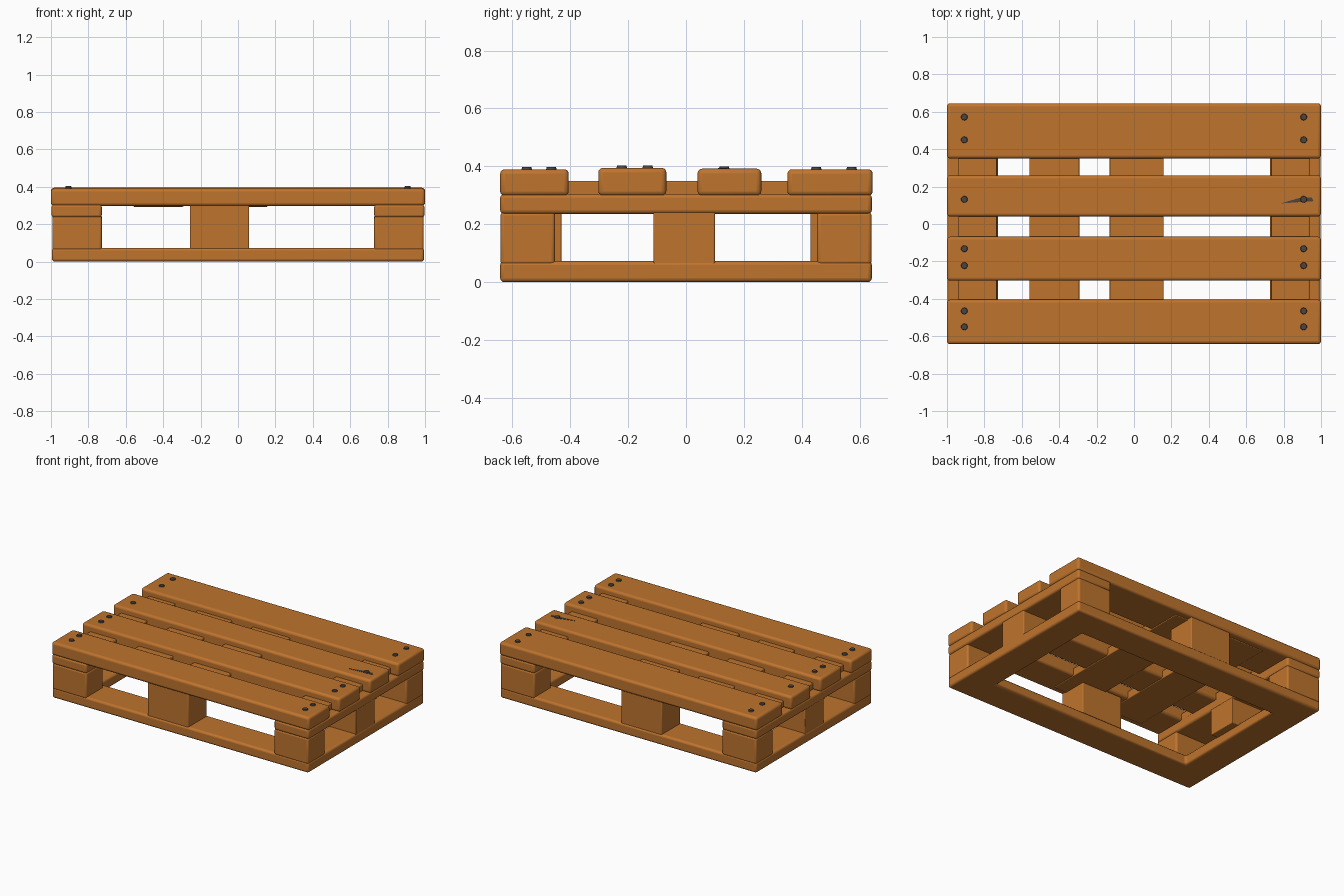
import bpy, bmesh, math

default = bpy.data.objects.get("Cube")
if default:
    bpy.data.objects.remove(default, do_unlink=True)


def make_material(name, rgb, roughness):
    mat = bpy.data.materials.new(name)
    mat.use_nodes = True
    mat.diffuse_color = (*rgb, 1)
    bsdf = mat.node_tree.nodes["Principled BSDF"]
    bsdf.inputs["Base Color"].default_value = (*rgb, 1)
    bsdf.inputs["Roughness"].default_value = roughness
    return mat


WOOD = make_material("orange wood", (0.52, 0.175, 0.027), 0.8)
IRON = make_material("dark iron", (0.07, 0.06, 0.055), 0.6)


def finish(name, bm, mat, bevel=0.0):
    """Turn a bmesh into a named, softly bevelled object."""
    bmesh.ops.recalc_face_normals(bm, faces=bm.faces)
    mesh = bpy.data.meshes.new(name)
    bm.to_mesh(mesh)
    bm.free()
    mesh.materials.append(mat)
    obj = bpy.data.objects.new(name, mesh)
    bpy.context.collection.objects.link(obj)
    if bevel:
        mod = obj.modifiers.new("soft edges", 'BEVEL')
        mod.width = bevel
        mod.segments = 3
        mod.limit_method = 'ANGLE'
    bpy.ops.object.select_all(action='DESELECT')
    obj.select_set(True)
    bpy.context.view_layer.objects.active = obj
    bpy.ops.object.shade_smooth_by_angle(angle=math.radians(35))
    return obj


def box(name, xs, ys, zs, bevel=0.012):
    bm = bmesh.new()
    bmesh.ops.create_cube(bm, size=1)
    for v in bm.verts:
        v.co = [lo + (c + 0.5) * (hi - lo) for c, (lo, hi) in zip(v.co, (xs, ys, zs))]
    return finish(name, bm, WOOD, bevel)


def mirrored(lo, hi, side):
    return tuple(sorted((lo * side, hi * side)))


# Bottom frame: one flat ring
bm = bmesh.new()
corners = [(-1, -1), (1, -1), (1, 1), (-1, 1)]
outer = [bm.verts.new((x * 0.995, y * 0.642, 0)) for x, y in corners]
inner = [bm.verts.new((x * 0.78, y * 0.42, 0)) for x, y in corners]
ring = [bm.faces.new((outer[i], outer[(i + 1) % 4], inner[(i + 1) % 4], inner[i]))
        for i in range(4)]
top = bmesh.ops.extrude_face_region(bm, geom=ring, use_keep_orig=True)
for v in top["geom"]:
    if isinstance(v, bmesh.types.BMVert):
        v.co.z = 0.073
finish("bottom_frame", bm, WOOD, 0.014)

# Spacer blocks and side rails
for sx, side in ((1, "left"), (-1, "right")):
    xs = mirrored(0.728, 0.993, sx)
    for sy, end in ((-1, "front"), (1, "back")):
        box(f"{end}_{side}_block", xs, mirrored(0.452, 0.641, sy), (0.06, 0.242))
    box(f"middle_{side}_block", xs, (-0.112, 0.1), (0.06, 0.245), 0.005)
    box(f"{side}_side_rail", mirrored(0.728, 0.997, sx), (-0.642, 0.642), (0.236, 0.305), 0.014)
    box(f"{side}_cross_board", mirrored(0.733, 0.938, sx), (-0.6, 0.6), (0.29, 0.35), 0.005)
for sy, end in ((-1, "front"), (1, "back")):
    box(f"{end}_middle_block", (-0.257, 0.06), mirrored(0.43, 0.635, sy), (0.06, 0.305), 0.006)

# Inner cross boards under the deck
for name, xs in (("inner_right", (-0.56, -0.292)), ("inner_centre", (-0.13, 0.158))):
    box(f"{name}_cross_board", xs, (-0.6, 0.6), (0.293, 0.35), 0.005)

# Deck boards: name, y range, top height, nail rows
deck = [
    ("front", (-0.642, -0.405), 0.390, (-0.55, -0.465)),
    ("front_inner", (-0.303, -0.068), 0.395, (-0.222, -0.132)),
    ("back_inner", (0.04, 0.26), 0.392, (0.132,)),
    ("back", (0.35, 0.645), 0.390, (0.45, 0.572)),
]
for name, ys, height, rows in deck:
    box(f"{name}_deck_board", (-1, 1), ys, (0.298, height), 0.016)
    for y in rows:
        for sx, side in ((1, "left"), (-1, "right")):
            bm = bmesh.new()
            bmesh.ops.create_cone(bm, cap_ends=True, segments=10,
                                  radius1=0.02, radius2=0.016, depth=0.016)
            nail = finish(f"{name}_{side}_nail", bm, IRON)
            nail.location = (0.907 * sx, y, height)

# Bent nail lying flush in one board
bm = bmesh.new()
bm.faces.new([bm.verts.new((x, y, 0.394)) for x, y in
              ((0.785, 0.11), (0.96, 0.122), (0.95, 0.142), (0.88, 0.138))])
extruded = bmesh.ops.extrude_face_region(bm, geom=bm.faces[:], use_keep_orig=True)
for v in extruded["geom"]:
    if isinstance(v, bmesh.types.BMVert):
        v.co.z -= 0.004
finish("bent_nail", bm, IRON)
